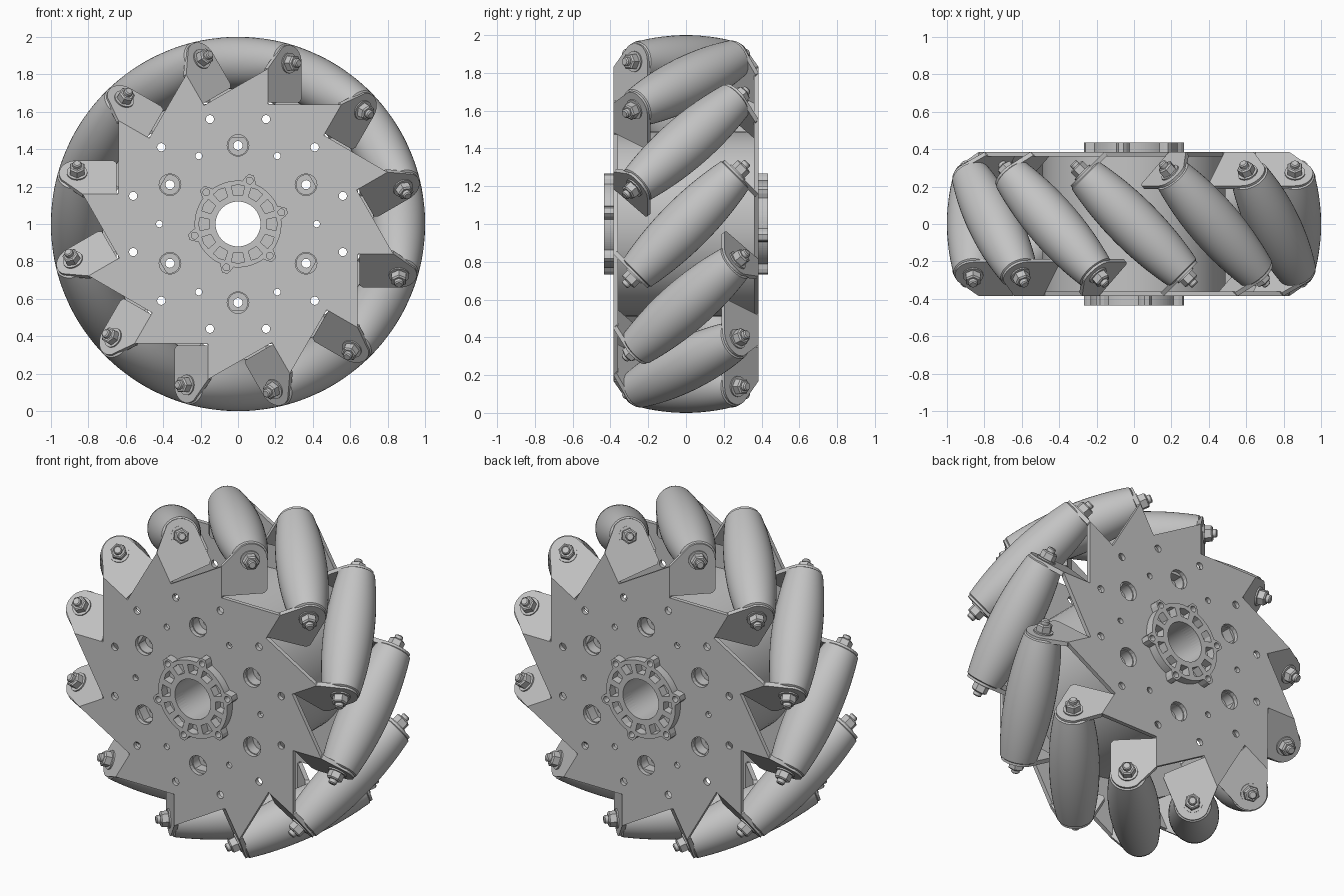
import bpy, bmesh
from math import sin, cos, tan, atan, radians, sqrt, pi
from mathutils import Matrix, Vector

cube = bpy.data.objects.get("Cube")
if cube:
    bpy.data.objects.remove(cube)

grey = bpy.data.materials.new("metal_grey")
grey.use_nodes = True
colour = (0.55, 0.55, 0.55, 1)
grey.diffuse_color = colour
grey.node_tree.nodes["Principled BSDF"].inputs["Base Color"].default_value = colour

COUNT = 12
AXIS = 0.86          # distance from wheel centre to roller axes
FACE = 0.385         # outer face of the side plates
THICK = 0.025
EAR = 0.385          # outer face of an ear, measured along the roller axis
FOLD = EAR * sqrt(2) - FACE

UP = Matrix.Translation((0, 0, 1))
FRONT = Matrix.Rotation(pi / 2, 4, 'X')           # local z points to the front
TURN = Matrix.Rotation(pi, 4, 'Z')                # swaps front and back
s = sqrt(0.5)
ROLLER = Matrix(((s, 0, s, 0), (s, 0, -s, 0), (0, 1, 0, 0), (0, 0, 0, 1)))
ROLLER_AXIS = ROLLER @ Matrix.Translation((0, AXIS, 0))


def polar(r, deg):
    return Vector((r * cos(radians(deg)), r * sin(radians(deg))))


def spoke(k):
    return UP @ Matrix.Rotation(-2 * pi * k / COUNT, 4, 'Y')


def make(name, bm, matrix, smooth=False):
    bmesh.ops.recalc_face_normals(bm, faces=bm.faces)
    mesh = bpy.data.meshes.new(name)
    bm.to_mesh(mesh)
    bm.free()
    mesh.materials.append(grey)
    ob = bpy.data.objects.new(name, mesh)
    bpy.context.collection.objects.link(ob)
    ob.matrix_world = matrix
    if smooth:
        bpy.ops.object.select_all(action='DESELECT')
        ob.select_set(True)
        bpy.context.view_layer.objects.active = ob
        bpy.ops.object.shade_smooth_by_angle(angle=radians(35))
    return ob


def add_prism(bm, points, z0, z1):
    face = bm.faces.new([bm.verts.new((p[0], p[1], z0)) for p in points])
    new = bmesh.ops.extrude_face_region(bm, geom=[face])["geom"]
    verts = [v for v in new if isinstance(v, bmesh.types.BMVert)]
    bmesh.ops.translate(bm, verts=verts, vec=(0, 0, z1 - z0))


def prism(name, points, z0, z1, matrix):
    bm = bmesh.new()
    add_prism(bm, points, z0, z1)
    return make(name, bm, matrix)


def lathe(name, profile, matrix, segments=32, smooth=True):
    bm = bmesh.new()
    verts = [bm.verts.new((r, 0, z)) for r, z in profile]
    edges = [bm.edges.new(pair) for pair in zip(verts, verts[1:])]
    bmesh.ops.spin(bm, geom=verts + edges, cent=(0, 0, 0), axis=(0, 0, 1),
                   angle=2 * pi, steps=segments)
    bmesh.ops.remove_doubles(bm, verts=bm.verts, dist=1e-5)
    return make(name, bm, matrix, smooth)


def tube(name, outer, inner, z0, z1, matrix, segments=32):
    ring = [(outer, z0), (outer, z1), (inner, z1), (inner, z0), (outer, z0)]
    return lathe(name, ring, matrix, segments)


def cut(ob, shapes, z0, z1):
    """Cut prisms, given in the same local frame, out of an object."""
    bm = bmesh.new()
    for shape in shapes:
        add_prism(bm, shape, z0, z1)
    cutter = make("cutter", bm, ob.matrix_world.copy())
    cutter.hide_render = True
    mod = ob.modifiers.new("holes", 'BOOLEAN')
    mod.object, mod.solver = cutter, 'EXACT'
    bpy.context.view_layer.update()
    graph = bpy.context.evaluated_depsgraph_get()
    mesh = bpy.data.meshes.new_from_object(ob.evaluated_get(graph))
    ob.modifiers.clear()
    ob.data = mesh
    bpy.data.objects.remove(cutter)


def circle(r, centre=(0, 0), n=16):
    return [Vector(centre) + polar(r, 360 * i / n) for i in range(n)]


def holes(r, ring, start, count):
    return [circle(r, polar(ring, start + 360 * i / count)) for i in range(count)]


# Barrel profile whose rollers together trace a circle of radius one
def barrel():
    half = []
    for i in range(13):
        t = 0.345 * i / 12
        phi = atan(t * s / AXIS)
        d = 1 - AXIS / cos(phi)
        half.append((d * sqrt(1 - sin(phi) ** 2 / 2), t + d * s * sin(phi)))
    r, t = half[-1]
    half += [(r - 0.012, t + 0.008), (0, t + 0.008)]
    return [(r, -t) for r, t in half[:0:-1]] + half


# Star outline of a side plate: one straight fold per tooth
star = []
for k in range(COUNT):
    turn = Matrix.Rotation(2 * pi * k / COUNT, 2)
    star += [turn @ Vector((FOLD, 0.64)), turn @ Vector((FOLD, 0.83))]

# Ear outline, around the roller bolt
fold_u = (EAR * s - FACE) / s
ear = [(fold_u, 0.65), (0.08, 0.65), (0.096, 0.67)]
ear += [Vector((0, AXIS)) + polar(0.096, a) for a in range(0, 121, 12)]
ear += [(fold_u, 0.83)]

# Hub outline with six bolt lobes, and its twelve pockets
hub = []
for a in range(0, 360, 3):
    off = abs((a - 15 + 30) % 60 - 30)
    hub.append(polar(0.272 if off < 5 else 0.255 if off < 9 else 0.232, a))
pockets = [[polar(0.155, a - 9), polar(0.205, a - 10), polar(0.21, a),
            polar(0.205, a + 10), polar(0.155, a + 9)] for a in range(0, 360, 30)]

for side, flip in (("front", Matrix()), ("back", TURN)):
    base = UP @ flip @ FRONT

    # Side plate with its bolt pattern
    plate = prism(side + "_plate", star, FACE - THICK, FACE, base)
    cut(plate, [circle(0.12, n=48)] + holes(0.058, 0.42, 30, 6)
        + holes(0.018, 0.42, 0, 6) + holes(0.022, 0.58, 15, 12), 0.3, 0.45)

    # Hub flange
    flange = prism(side + "_hub", hub, FACE, 0.435, base)
    cut(flange, [circle(0.12, n=48)] + pockets + holes(0.018, 0.24, 15, 6),
        FACE - 0.05, 0.5)

    # Bent ears, washers, nuts and bolt ends
    for k in range(COUNT):
        place = spoke(k) @ flip
        on_axis = place @ ROLLER_AXIS
        prism(side + "_ear", ear, EAR - THICK, EAR, place @ ROLLER)
        tube(side + "_washer", 0.055, 0.02, EAR, EAR + 0.008, on_axis, 24)
        nut = [(0, EAR), (0.045, EAR), (0.045, EAR + 0.045),
               (0.036, EAR + 0.052), (0, EAR + 0.052)]
        lathe(side + "_nut", nut, on_axis, 6, False)
        lathe(side + "_bolt_end", [(0, EAR), (0.024, EAR), (0.024, EAR + 0.07),
                                   (0.018, EAR + 0.076), (0, EAR + 0.076)], on_axis, 16)
        tube(side + "_spacer", 0.06, 0.02, 0.34, EAR - THICK, on_axis, 24)

# Barrel rollers
profile = barrel()
for k in range(COUNT):
    lathe("roller", profile, spoke(k) @ ROLLER_AXIS, 40)

# Inner drum, axle sleeve and spacer tubes between the plates
core = UP @ FRONT
inside = FACE - THICK
tube("drum", 0.49, 0.46, -inside, inside, core, 64)
tube("axle_sleeve", 0.15, 0.12, -inside, inside, core, 48)
for k in range(6):
    x, y = polar(0.42, 30 + 60 * k)
    post = core @ Matrix.Translation((x, y, 0))
    tube("spacer_tube", 0.065, 0.052, -inside, inside, post, 24)
    tube("spacer_collar", 0.055, 0.024, -0.3, 0.3, post, 24)
